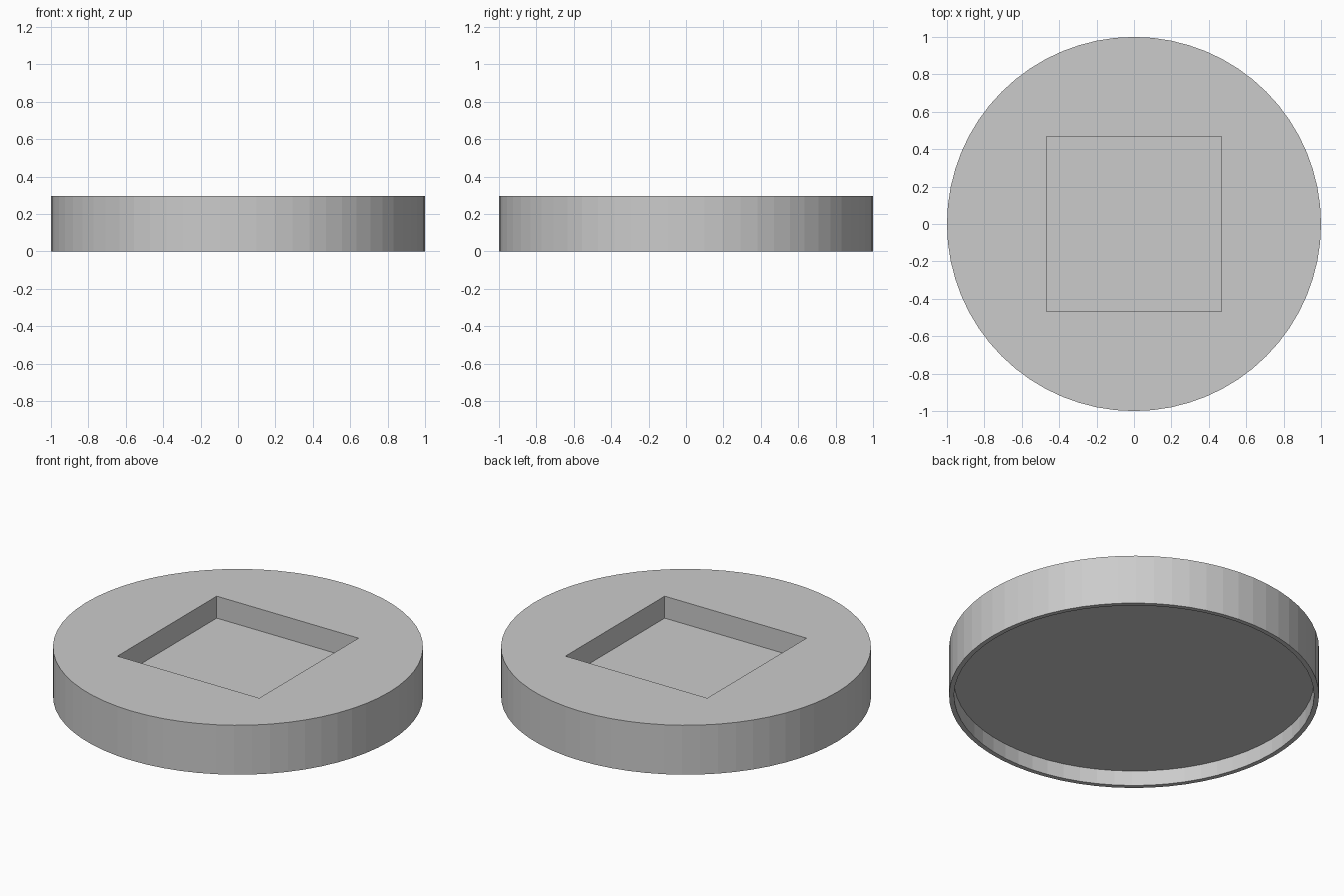
import bpy

default = bpy.data.objects.get("Cube")
if default:
    bpy.data.objects.remove(default, do_unlink=True)

RADIUS, HEIGHT, SIDES = 1.0, 0.295, 64
INNER_RADIUS, UNDERSIDE_DEPTH = 0.973, 0.09
POCKET_WIDTH, POCKET_DEPTH = 0.936, 0.131
MARGIN = 0.1

grey = bpy.data.materials.new("plain grey")
grey.use_nodes = True
colour = (0.6, 0.6, 0.6, 1)
grey.diffuse_color = colour
grey.node_tree.nodes["Principled BSDF"].inputs["Base Color"].default_value = colour


def cylinder(name, radius, bottom, top):
    bpy.ops.mesh.primitive_cylinder_add(
        vertices=SIDES, radius=radius, depth=top - bottom,
        location=(0, 0, (top + bottom) / 2))
    bpy.context.object.name = name
    return bpy.context.object


def box(name, width, bottom, top):
    bpy.ops.mesh.primitive_cube_add(size=1, location=(0, 0, (top + bottom) / 2))
    obj = bpy.context.object
    obj.name = name
    obj.scale = (width, width, top - bottom)
    return obj


def cut(target, cutter):
    mod = target.modifiers.new(cutter.name, "BOOLEAN")
    mod.operation, mod.solver, mod.object = "DIFFERENCE", "EXACT", cutter
    bpy.context.view_layer.objects.active = target
    bpy.ops.object.modifier_apply(modifier=mod.name)
    bpy.data.objects.remove(cutter, do_unlink=True)


# Round body
body = cylinder("round_base", RADIUS, 0, HEIGHT)
body.data.materials.append(grey)

# Square pocket in the top
cut(body, box("pocket_cutter", POCKET_WIDTH, HEIGHT - POCKET_DEPTH, HEIGHT + MARGIN))

# Hollow underside, leaving a thin rim
cut(body, cylinder("underside_cutter", INNER_RADIUS, -MARGIN, UNDERSIDE_DEPTH))

# One material on every face
body.data.materials.clear()
body.data.materials.append(grey)
for face in body.data.polygons:
    face.material_index = 0
